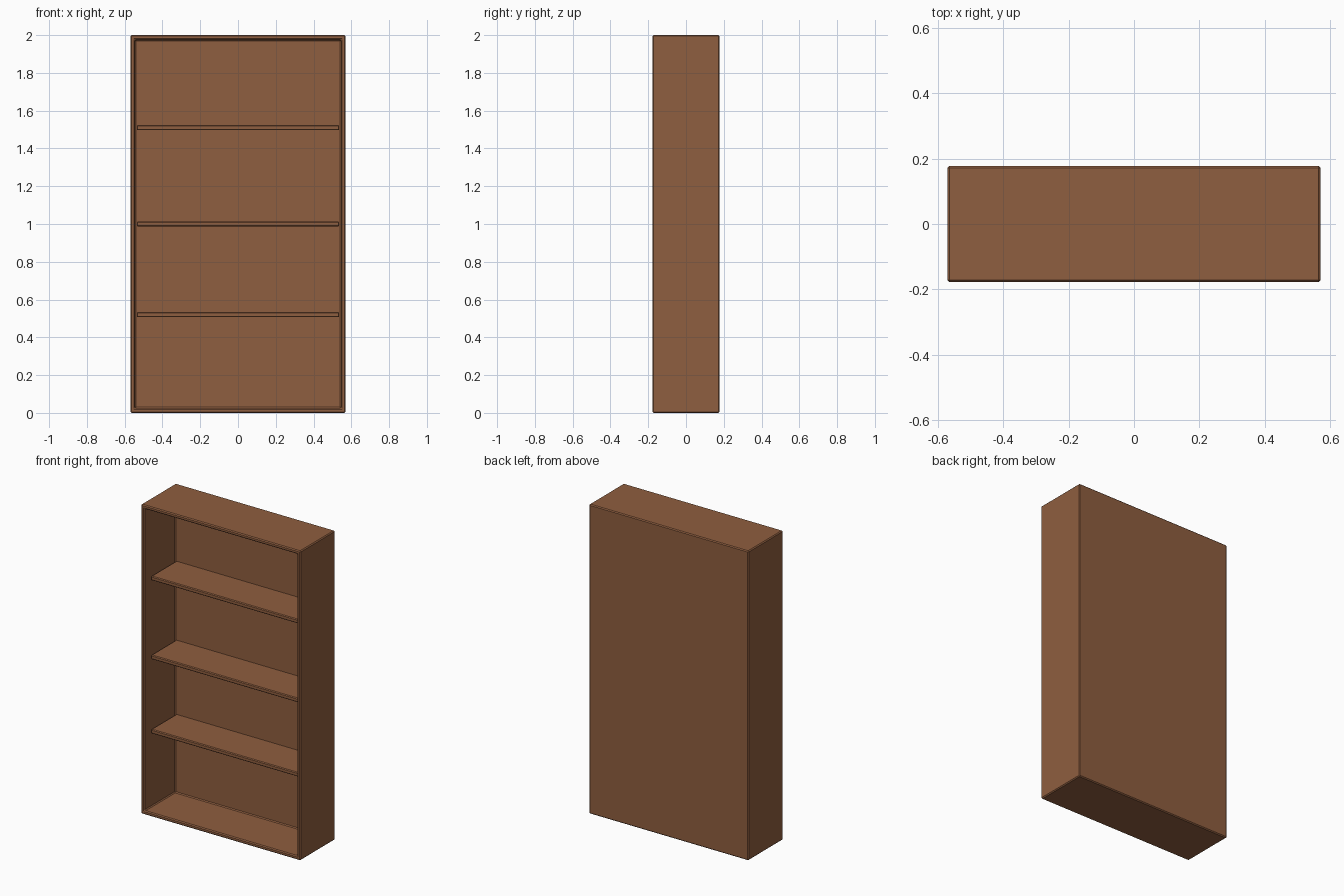
import bpy, bmesh
from mathutils import Vector

if "Cube" in bpy.data.objects:
    bpy.data.objects.remove(bpy.data.objects["Cube"])

W, D, H = 1.14, 0.354, 2.0      # overall size
WALL = 0.035                    # board thickness of the case
FRONT, BACK = -D / 2, D / 2
INNER_BACK = 0.135

wood = bpy.data.materials.new("wood")
wood.diffuse_color = (0.275, 0.112, 0.05, 1)
wood.use_nodes = True
wood.node_tree.nodes["Principled BSDF"].inputs["Base Color"].default_value = wood.diffuse_color


def box(bm, lo, hi):
    lo, hi = Vector(lo), Vector(hi)
    verts = bmesh.ops.create_cube(bm, size=1)["verts"]
    bmesh.ops.scale(bm, vec=hi - lo, verts=verts)
    bmesh.ops.translate(bm, vec=(lo + hi) / 2, verts=verts)


def finish(bm, name, bevel):
    bmesh.ops.recalc_face_normals(bm, faces=bm.faces)
    mesh = bpy.data.meshes.new(name)
    bm.to_mesh(mesh)
    bm.free()
    obj = bpy.data.objects.new(name, mesh)
    bpy.context.collection.objects.link(obj)
    mesh.materials.append(wood)
    mod = obj.modifiers.new("bevel", 'BEVEL')
    mod.width = bevel
    mod.segments = 1
    mod.limit_method = 'ANGLE'
    return obj


# Case: one box hollowed from the front
bm = bmesh.new()
box(bm, (-W / 2, FRONT, 0), (W / 2, BACK, H))
bm.normal_update()
front = min(bm.faces, key=lambda f: f.calc_center_median().y)
bmesh.ops.inset_region(bm, faces=[front], thickness=WALL)
inner = bmesh.ops.extrude_discrete_faces(bm, faces=[front])["faces"][0]
bmesh.ops.translate(bm, vec=(0, INNER_BACK - FRONT, 0), verts=inner.verts)
finish(bm, "bookcase_case", 0.006)

# Three shelves, set back from the front rim
half = W / 2 - WALL + 0.001
for i, z in enumerate((0.52, 1.0, 1.51), 1):
    bm = bmesh.new()
    box(bm, (-half, -0.123, z - 0.0135), (half, INNER_BACK + 0.002, z + 0.0135))
    finish(bm, f"shelf_{i}", 0.005)
